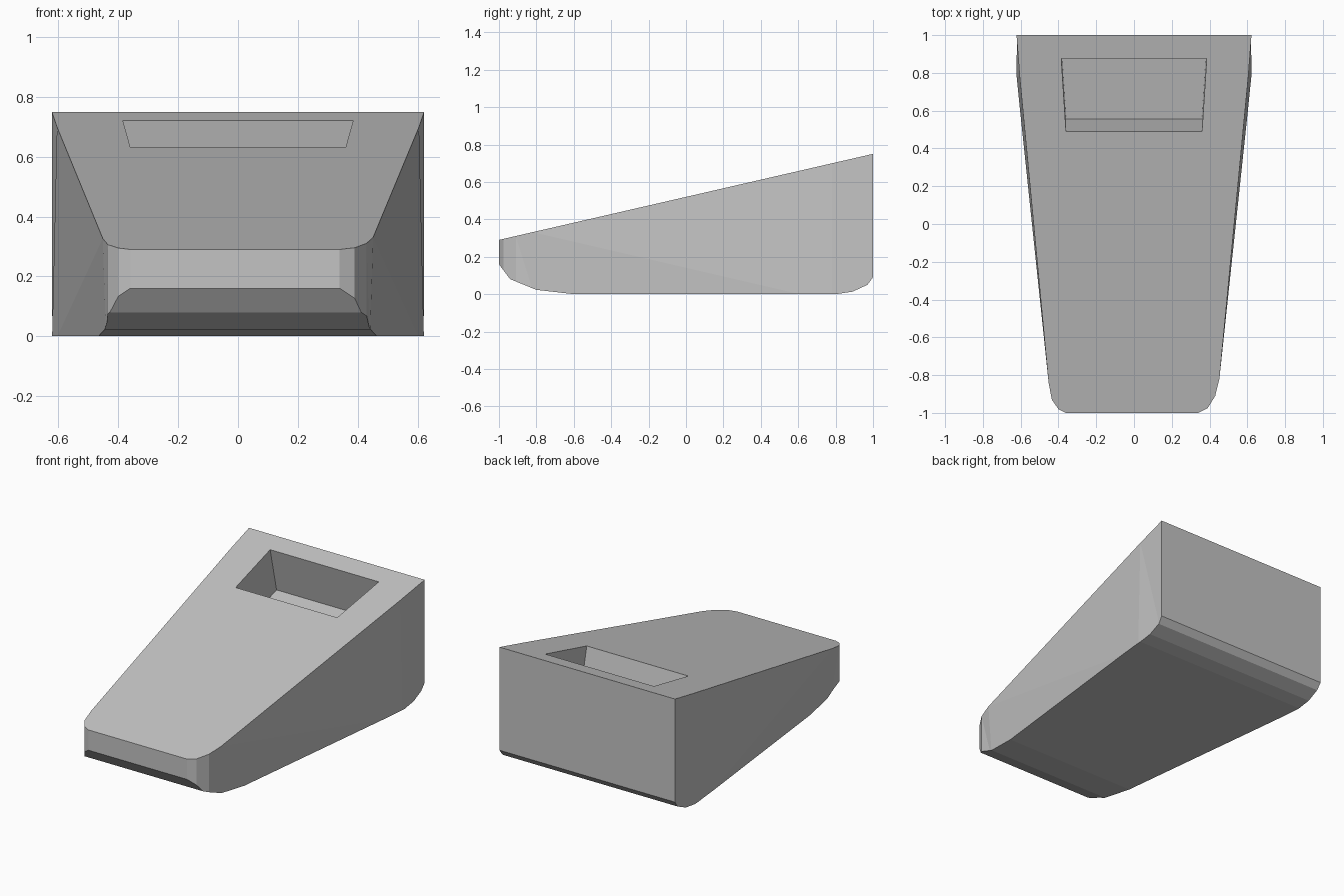
import bpy, bmesh
from mathutils import Vector

cube = bpy.data.objects.get("Cube")
if cube:
    bpy.data.objects.remove(cube, do_unlink=True)

grey = bpy.data.materials.new("light grey")
grey.use_nodes = True
colour = (0.55, 0.55, 0.55, 1)
grey.diffuse_color = colour
grey.node_tree.nodes["Principled BSDF"].inputs["Base Color"].default_value = colour

SLOPE = 0.23


def top_z(y):
    return 0.29 + SLOPE * (y + 1)


def loft(name, lower, upper):
    """Closed solid between two matching loops of points."""
    bm = bmesh.new()
    a = [bm.verts.new(p) for p in lower]
    b = [bm.verts.new(p) for p in upper]
    bm.faces.new(a[::-1])
    bm.faces.new(b)
    for i in range(len(a)):
        j = (i + 1) % len(a)
        bm.faces.new((a[i], a[j], b[j], b[i]))
    bmesh.ops.triangulate(bm, faces=[f for f in bm.faces if len(f.verts) == 4])
    bmesh.ops.recalc_face_normals(bm, faces=bm.faces)
    mesh = bpy.data.meshes.new(name)
    bm.to_mesh(mesh)
    bm.free()
    mesh.materials.append(grey)
    obj = bpy.data.objects.new(name, mesh)
    bpy.context.collection.objects.link(obj)
    return obj


def boolean(obj, cutter, operation):
    mod = obj.modifiers.new(operation.title(), "BOOLEAN")
    mod.operation, mod.object, mod.solver = operation, cutter, "EXACT"
    bpy.context.view_layer.objects.active = obj
    bpy.ops.object.modifier_apply(modifier=mod.name)
    bpy.data.objects.remove(cutter, do_unlink=True)


# Tapered body: rounded front corners, sides twisting slightly towards the base
left_corner = [(0.34, -1), (0.39, -0.975), (0.43, -0.91)]
right_corner = [(-0.435, -0.93), (-0.40, -0.98), (-0.36, -1)]
top = left_corner + [(0.452, -0.82), (0.605, 0.78), (0.622, 1),
                     (-0.622, 1), (-0.605, 0.78), (-0.452, -0.84)] + right_corner
base = left_corner + [(0.44, -0.8), (0.622, 0.78), (0.622, 1),
                      (-0.622, 1), (-0.622, 0.78), (-0.44, -0.82)] + right_corner
body = loft("wedge_body",
            [(x, y, -0.04) for x, y in base],
            [(x, y, top_z(y)) for x, y in top])

# Curved underside, cut by a side profile
profile = [(-1.06, 0.24), (-0.94, 0.08), (-0.8, 0.023), (-0.6, 0), (0.8, 0),
           (0.89, 0.013), (0.97, 0.05), (1.06, 0.17), (1.06, 1.2), (-1.06, 1.2)]
underside = loft("underside_cutter",
                 [(-1, y, z) for y, z in profile],
                 [(1, y, z) for y, z in profile])
boolean(body, underside, "INTERSECT")

# Tapered pocket sunk at right angles to the sloping top
normal = Vector((0, -SLOPE, 1)).normalized()
mouth = [Vector((x, y, top_z(y))) for x, y in
         [(-0.36, 0.49), (0.36, 0.49), (0.385, 0.875), (-0.385, 0.875)]]
pocket = loft("pocket_cutter",
              [p - normal * 0.29 for p in mouth],
              [p + normal * 0.1 for p in mouth])
boolean(body, pocket, "DIFFERENCE")
